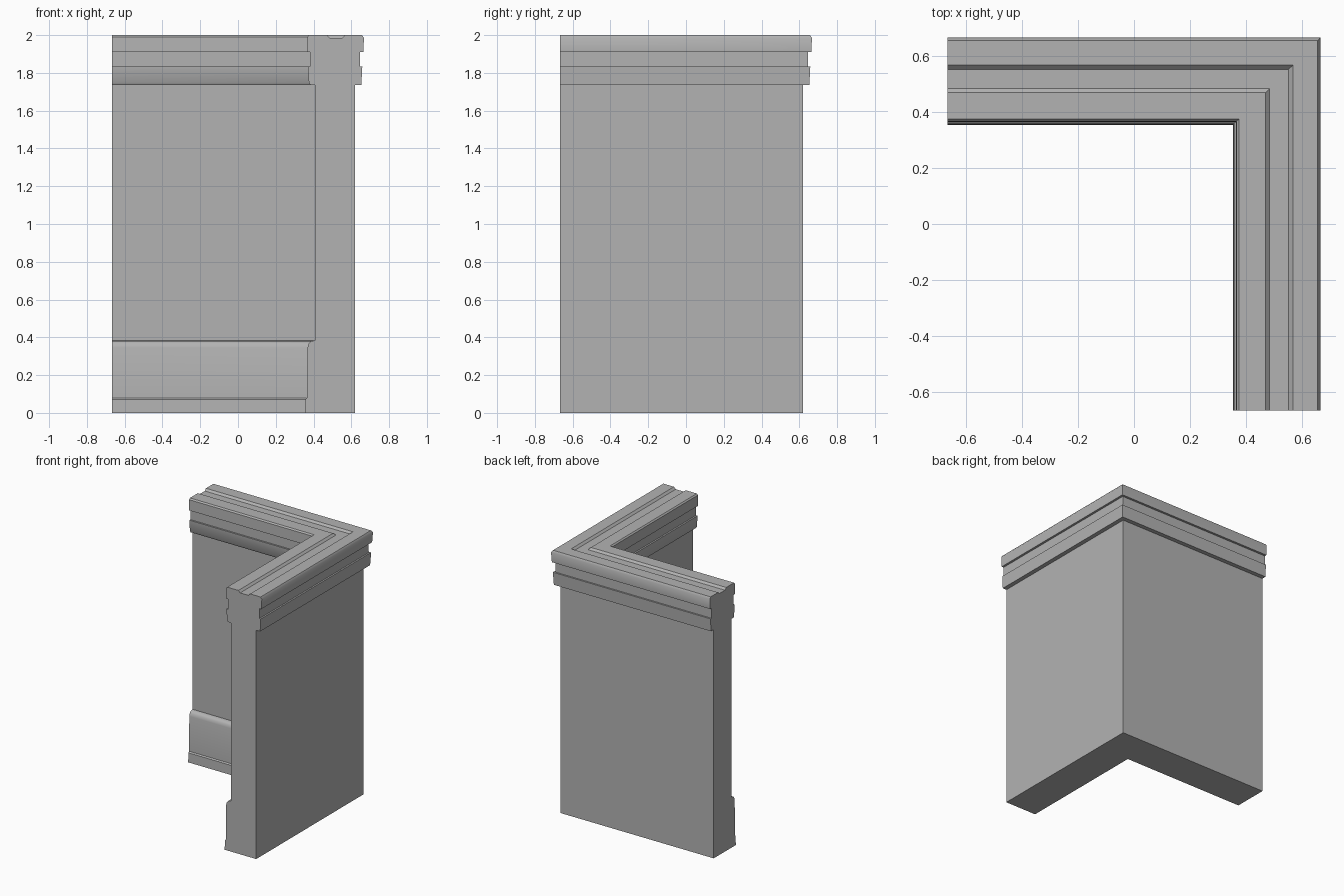
import bpy, bmesh, math

cube = bpy.data.objects.get("Cube")
if cube:
    bpy.data.objects.remove(cube)

# Plain grey plaster
plaster = bpy.data.materials.new("grey_plaster")
plaster.use_nodes = True
GREY = (0.45, 0.45, 0.45, 1)
plaster.diffuse_color = GREY
plaster.node_tree.nodes["Principled BSDF"].inputs["Base Color"].default_value = GREY

END = -0.667  # both open ends of the corner wall

# Wall cross-section: (distance towards the outer side, height)
outer_side = [(0.62, 0), (0.62, 1.737), (0.653, 1.737), (0.658, 1.833),
              (0.646, 1.833), (0.646, 1.91), (0.663, 1.91), (0.667, 1.985), (0.657, 2)]
top_groove = [(0.568, 2), (0.553, 1.985), (0.485, 1.985), (0.47, 2)]
inner_cornice = [(0.376, 2), (0.367, 1.99), (0.365, 1.91), (0.382, 1.91), (0.382, 1.833),
                 (0.37, 1.833), (0.375, 1.75), (0.383, 1.737), (0.407, 1.737)]
skirting = [(0.407, 0.383), (0.387, 0.38), (0.374, 0.367), (0.368, 0.345),
            (0.366, 0.08), (0.357, 0.072), (0.355, 0)]
profile = outer_side + top_groove + inner_cornice + skirting

# Sweep the section along both arms with a mitred corner
bm = bmesh.new()
rings = [[bm.verts.new(place(d, z)) for d, z in profile]
         for place in (lambda d, z: (END, d, z),
                       lambda d, z: (d, d, z),
                       lambda d, z: (d, END, z))]
count = len(profile)
for a, b in zip(rings, rings[1:]):
    for i in range(count):
        j = (i + 1) % count
        bm.faces.new((a[i], a[j], b[j], b[i]))
bm.faces.new(rings[0])
bm.faces.new(rings[-1])
bmesh.ops.recalc_face_normals(bm, faces=bm.faces)

mesh = bpy.data.meshes.new("corner_wall")
bm.to_mesh(mesh)
bm.free()
mesh.materials.append(plaster)
wall = bpy.data.objects.new("corner_wall", mesh)
bpy.context.collection.objects.link(wall)

# Soften only the rounded top of the skirting
bpy.context.view_layer.objects.active = wall
wall.select_set(True)
bpy.ops.object.shade_smooth_by_angle(angle=math.radians(40))
